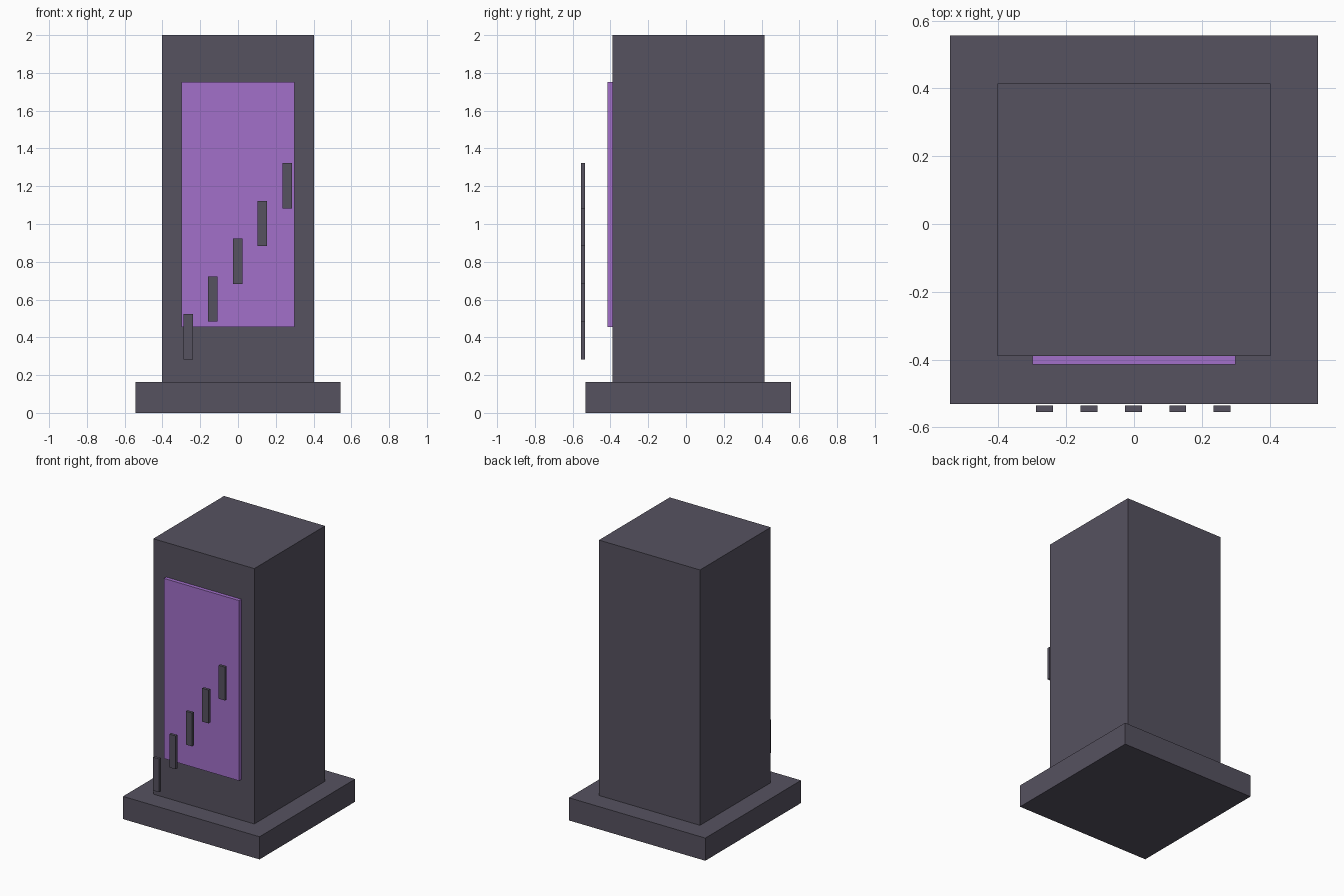
import bpy
import bmesh
from mathutils import Vector

if "Cube" in bpy.data.objects:
    bpy.data.objects.remove(bpy.data.objects["Cube"])


def make_material(name, color):
    mat = bpy.data.materials.new(name)
    mat.diffuse_color = (*color, 1.0)
    mat.use_nodes = True
    mat.node_tree.nodes["Principled BSDF"].inputs["Base Color"].default_value = mat.diffuse_color
    return mat


def box(name, low, high, mat):
    """Flat-faced box spanning two opposite corners."""
    low, high = Vector(low), Vector(high)
    bm = bmesh.new()
    bmesh.ops.create_cube(bm, size=1.0)
    bmesh.ops.scale(bm, vec=high - low, verts=bm.verts)
    mesh = bpy.data.meshes.new(name)
    bm.to_mesh(mesh)
    bm.free()
    mesh.materials.append(mat)
    obj = bpy.data.objects.new(name, mesh)
    obj.location = (low + high) / 2
    bpy.context.collection.objects.link(obj)
    return obj


stone = make_material("dark_grey", (0.093, 0.084, 0.117))
purple = make_material("purple", (0.361, 0.162, 0.591))

# Plinth and tall block
box("base", (-0.543, -0.531, 0.0), (0.543, 0.556, 0.163), stone)
box("pillar", (-0.402, -0.389, 0.163), (0.402, 0.415, 2.0), stone)

# Raised panel on the front
box("front_panel", (-0.299, -0.415, 0.456), (0.299, -0.389, 1.752), purple)

# Rising row of floating bars in front of the panel
for i in range(5):
    x, z = (i - 2) * 0.131 - 0.002, 0.403 + i * 0.2
    box(f"bar_{i + 1}", (x - 0.025, -0.555, z - 0.12),
        (x + 0.025, -0.535, z + 0.12), stone)
